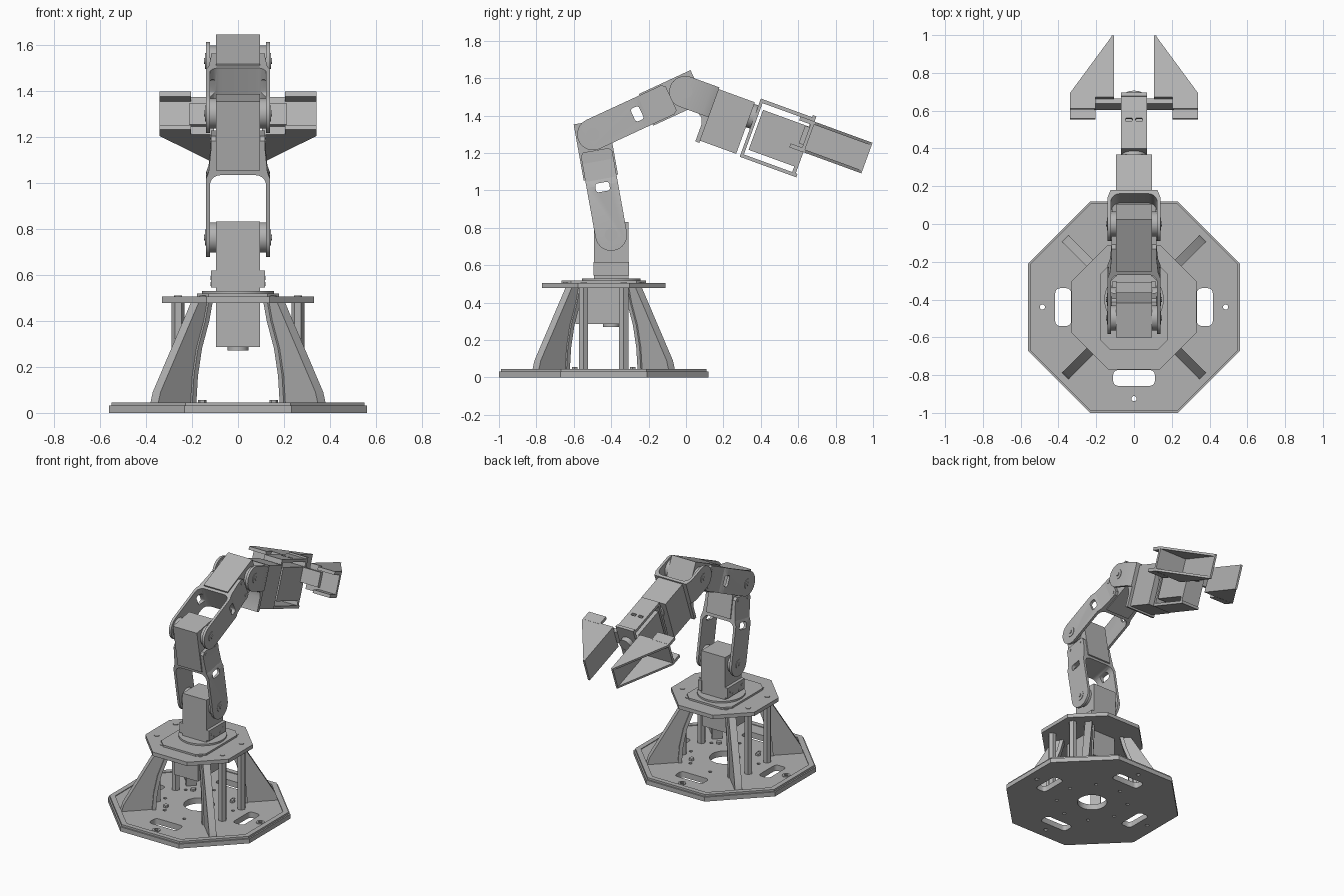
import bpy, bmesh
from math import sin, cos, pi, radians
from mathutils import Matrix

if "Cube" in bpy.data.objects:
    bpy.data.objects.remove(bpy.data.objects["Cube"])

grey = bpy.data.materials.new("mid grey")
grey.use_nodes = True
grey.diffuse_color = (0.45, 0.45, 0.45, 1)
grey.node_tree.nodes["Principled BSDF"].inputs["Base Color"].default_value = (0.45, 0.45, 0.45, 1)
made = []


def move(x, y, z):
    return Matrix.Translation((x, y, z))


def circle(r, n=24, c=(0, 0), phase=0.0):
    return [(c[0] + r * cos(phase + 2 * pi * i / n), c[1] + r * sin(phase + 2 * pi * i / n)) for i in range(n)]


def octagon(apothem):
    return circle(apothem / cos(pi / 8), 8, phase=pi / 8)


def rect(x0, x1, y0, y1):
    return [(x0, y0), (x1, y0), (x1, y1), (x0, y1)]


def slot(cx, cy, half_len, half_wid, along_x=True):
    """Rounded slot outline."""
    pts = []
    r = half_wid * 0.6
    for k, (sx, sy) in enumerate([(1, 1), (-1, 1), (-1, -1), (1, -1)]):
        for j in range(5):
            a = (k + j / 4) * pi / 2
            pts.append((sx * (half_len - r) + r * cos(a), sy * (half_wid - r) + r * sin(a)))
    return [(cx + a, cy + b) if along_x else (cx + b, cy + a) for a, b in pts]


def solid(name, pts, lo, hi, axis, frame):
    """Extrude a 2D outline along one local axis, then place it in a frame."""
    place = {"x": lambda a, b, h: (h, a, b), "y": lambda a, b, h: (a, h, b), "z": lambda a, b, h: (a, b, h)}[axis]
    bm = bmesh.new()
    face = bm.faces.new([bm.verts.new(place(a, b, lo)) for a, b in pts])
    ext = bmesh.ops.extrude_face_region(bm, geom=[face])
    shift = [v for v in ext["geom"] if isinstance(v, bmesh.types.BMVert)]
    bmesh.ops.translate(bm, verts=shift, vec=place(0, 0, hi - lo))
    bmesh.ops.recalc_face_normals(bm, faces=bm.faces)
    mesh = bpy.data.meshes.new(name)
    bm.to_mesh(mesh)
    bm.free()
    mesh.transform(frame)
    mesh.materials.append(grey)
    obj = bpy.data.objects.new(name, mesh)
    bpy.context.scene.collection.objects.link(obj)
    made.append(obj)
    return obj


def box(name, x, y, z, frame):
    return solid(name, rect(*x, *y), z[0], z[1], "z", frame)


def cut(obj, cutter, operation="DIFFERENCE"):
    mod = obj.modifiers.new("cut", "BOOLEAN")
    mod.operation, mod.object, mod.solver = operation, cutter, "EXACT"
    bpy.context.view_layer.update()
    mesh = bpy.data.meshes.new_from_object(obj.evaluated_get(bpy.context.evaluated_depsgraph_get()))
    obj.modifiers.clear()
    obj.data = mesh
    made.remove(cutter)
    bpy.data.objects.remove(cutter)


# Octagonal base plate with step, recess, slots and holes
base = move(0, -0.44, 0)
solid("base_plate", octagon(0.56), 0, 0.032, "z", base)
lower = made[-1]
rim = solid("base_rim", octagon(0.55), 0.032, 0.046, "z", base)
cut(rim, solid("recess", octagon(0.515), 0.041, 0.1, "z", base))
holes = [circle(0.1, 32)]
for s in (-1, 1):
    holes += [slot(0.375 * s, 0, 0.1, 0.042, False), slot(0, 0.375 * s, 0.11, 0.042)]
holes += [circle(0.014, 10, (0.485 * cos(k * pi / 2), 0.485 * sin(k * pi / 2))) for k in range(4)]
holes += [circle(0.012, 8, (0.24 * cos(k * pi / 4 + 0.2), 0.24 * sin(k * pi / 4 + 0.2))) for k in range(8)]
for outline in holes:
    for plate in (lower, rim):
        cut(plate, solid("hole", outline, -0.1, 0.2, "z", base))
for k in range(4):
    ring = solid("base_washer", circle(0.027, 20, (0.485 * cos(k * pi / 2), 0.485 * sin(k * pi / 2))), 0.03, 0.046, "z", base)
    cut(ring, solid("hole", circle(0.014, 10, (0.485 * cos(k * pi / 2), 0.485 * sin(k * pi / 2))), 0, 0.2, "z", base))

# Diagonal ribs with a wider inner flange
for k in range(4):
    diagonal = base @ Matrix.Rotation(pi / 4 + k * pi / 2, 4, "Z")
    inner = [(0.19, 0.48), (0.21, 0.4), (0.255, 0.28), (0.28, 0.16), (0.29, 0.04)]
    solid("rib", [(0.515, 0.04), (0.5, 0.09), (0.265, 0.48)] + inner, -0.024, 0.024, "y", diagonal)
    flange = inner + [(r + 0.025, z) for r, z in reversed(inner)]
    solid("rib_flange", flange, -0.034, 0.034, "y", diagonal)

# Hexagonal posts, base nuts and top screws
for sx in (-1, 1):
    for sy in (-1, 1):
        solid("post", circle(0.028, 6, (0.26 * sx, 0.107 * sy)), 0.04, 0.48, "z", base)
        solid("base_nut", circle(0.018, 6, (0.155 * sx, 0.155 * sy)), 0.04, 0.056, "z", base)
        for p in ((0.26 * sx, 0.107 * sy), (0.15 * sx, 0.2 * sy), (0.05 * sx, 0.17 * sy)):
            solid("top_screw", circle(0.017, 12, p), 0.5, 0.509, "z", base)

# Upper deck, turntable and the motor beneath
solid("upper_deck", octagon(0.33), 0.478, 0.505, "z", base)
c, w, d = 0.05, 0.178, 0.225
solid("deck_cover", [(w, d - c), (w - c, d), (c - w, d), (-w, d - c), (-w, c - d), (c - w, -d), (w - c, -d), (w, c - d)],
      0.505, 0.518, "z", base)
pivot = move(0, -0.4, 0)
solid("turntable", circle(0.157, 40), 0.518, 0.53, "z", pivot)
box("base_motor", (-0.095, 0.095), (-0.19, 0.08), (0.287, 0.48), pivot)
solid("base_motor_horn", circle(0.045), 0.27, 0.29, "z", pivot)

# Shoulder foot bracket
box("foot_floor", (-0.095, 0.095), (-0.092, 0.092), (0.53, 0.55), pivot)
for s in (-1, 1):
    box("foot_wall", sorted((0.09 * s, 0.117 * s)), (-0.095, 0.095), (0.545, 0.618), pivot)
    for y, z in ((-0.065, 0.585), (0.065, 0.585), (-0.035, 0.56), (0.035, 0.56)):
        solid("foot_screw", circle(0.009, 10, (y, z)), 0.119 * s, 0.1 * s, "x", pivot)


def motor(name, joint):
    """Motor block whose shaft runs along x through the joint."""
    box(name, (-0.095, 0.095), (-0.093, 0.093), (-0.235, 0.07), joint)
    for s in (-1, 1):
        solid(name + "_horn", circle(0.066, 32), 0.09 * s, 0.123 * s, "x", joint)
        solid(name + "_cap", circle(0.035), 0.13 * s, 0.143 * s, "x", joint)
        solid(name + "_pin", circle(0.013, 12), 0.13 * s, 0.148 * s, "x", joint)


def fork(name, length, frame):
    """U-shaped fork with rounded ends around the joint."""
    arc = [(0.077 + 0.045 * cos(a), length - 0.065 + 0.045 * sin(a)) for a in [i * pi / 12 for i in range(7)]]
    right = [(0.14, -0.1), (0.14, length - 0.04), (0.125, length)]
    half = [(0.122, -0.1)] + arc
    pts = right + [(-x, z) for x, z in reversed(right)] + [(-x, z) for x, z in half] + half[::-1]
    obj = solid(name, pts, -0.1, 0.1, "y", frame)
    end = [(0.085 * cos(pi + i * pi / 16), 0.085 * sin(pi + i * pi / 16)) for i in range(17)]
    cut(obj, solid("outline", end + [(0.085, 0.5), (-0.085, 0.5)], -0.3, 0.3, "x", frame), "INTERSECT")
    return obj


def arm_link(name, frame):
    """Fork, motor cradle and the motor for the next joint."""
    arms = fork(name + "_fork", 0.31, frame)
    cut(arms, solid("window", slot(0, 0.26, 0.038, 0.024), -0.3, 0.3, "x", frame))
    for s in (-1, 1):
        solid(name + "_cradle", [(-0.085, 0.3), (0.085, 0.3), (0.085, 0.44), (0.07, 0.46), (-0.07, 0.46), (-0.085, 0.44)],
              0.094 * s, 0.118 * s, "x", frame)
        solid(name + "_gusset", [(0.1 * s, 0.3), (0.128 * s, 0.3), (0.118 * s, 0.4), (0.1 * s, 0.4)], -0.085, 0.085, "y", frame)
        for y in (-0.055, 0.055):
            solid(name + "_screw", circle(0.01, 10, (y, 0.435)), 0.1 * s, 0.121 * s, "x", frame)
    motor(name + "_motor", frame @ move(0, 0, 0.547))


# Arm chain
shoulder = move(0, -0.4, 0.762)
motor("shoulder_motor", shoulder)
arm_link("lower_arm", shoulder @ Matrix.Rotation(radians(10.2), 4, "X"))
arm_link("upper_arm", move(0, -0.497, 1.3) @ Matrix.Rotation(radians(-65.2), 4, "X"))

# Wrist: fork, tail plate and rotation motor
wrist = move(0, -0.005, 1.527) @ Matrix.Rotation(radians(-110), 4, "X")
fork("wrist_fork", 0.165, wrist)
solid("wrist_tail", [(-0.085, 0.165), (0.23, 0.165), (0.23, 0.142), (0.13, 0.142), (0.1, 0.13), (0.08, 0.1), (0.06, 0.145),
                     (-0.085, 0.145)], -0.117, 0.117, "x", wrist)
box("wrist_motor", (-0.095, 0.095), (-0.075, 0.218), (0.16, 0.37), wrist)
solid("wrist_horn", circle(0.066, 32), 0.36, 0.4, "z", wrist)

# Gripper frame and motor
box("gripper_back", (-0.07, 0.07), (-0.105, 0.226), (0.393, 0.41), wrist)
top = box("gripper_top", (-0.07, 0.07), (-0.105, -0.085), (0.393, 0.69), wrist)
for s in (-1, 1):
    cut(top, solid("hole", slot(0.027 * s, 0.555, 0.018, 0.01), -0.2, 0, "y", wrist))
box("gripper_bottom", (-0.07, 0.07), (0.207, 0.226), (0.393, 0.715), wrist)
box("gripper_motor", (-0.07, 0.07), (-0.052, 0.175), (0.425, 0.685), wrist)
box("gripper_front", (-0.07, 0.07), (-0.117, 0.226), (0.685, 0.705), wrist)
solid("gripper_horn", circle(0.045), 0.7, 0.74, "z", wrist)
box("gripper_rail", (-0.21, 0.21), (-0.05, 0.05), (0.665, 0.695), wrist)

# Hollow wedge fingers with carriage lips
for s in (-1, 1):
    box("finger_pad", sorted((0.105 * s, 0.12 * s)), (-0.087, 0.087), (0.69, 1.035), wrist)
    box("finger_base", sorted((0.105 * s, 0.34 * s)), (-0.087, 0.087), (0.69, 0.708), wrist)
    for t in (-1, 1):
        wedge = [(0.105 * s, 0.69), (0.34 * s, 0.69), (0.34 * s, 0.71), (0.115 * s, 1.035), (0.105 * s, 1.035)]
        solid("finger_side", wedge, 0.071 * t, 0.087 * t, "y", wrist)
        box("finger_lip", sorted((0.205 * s, 0.34 * s)), sorted((0.066 * t, 0.088 * t)), (0.625, 0.7), wrist)

# Smooth round surfaces, keep hard edges
bpy.ops.object.select_all(action="DESELECT")
for obj in made:
    obj.select_set(True)
bpy.context.view_layer.objects.active = made[0]
bpy.ops.object.shade_smooth_by_angle(angle=radians(30))
